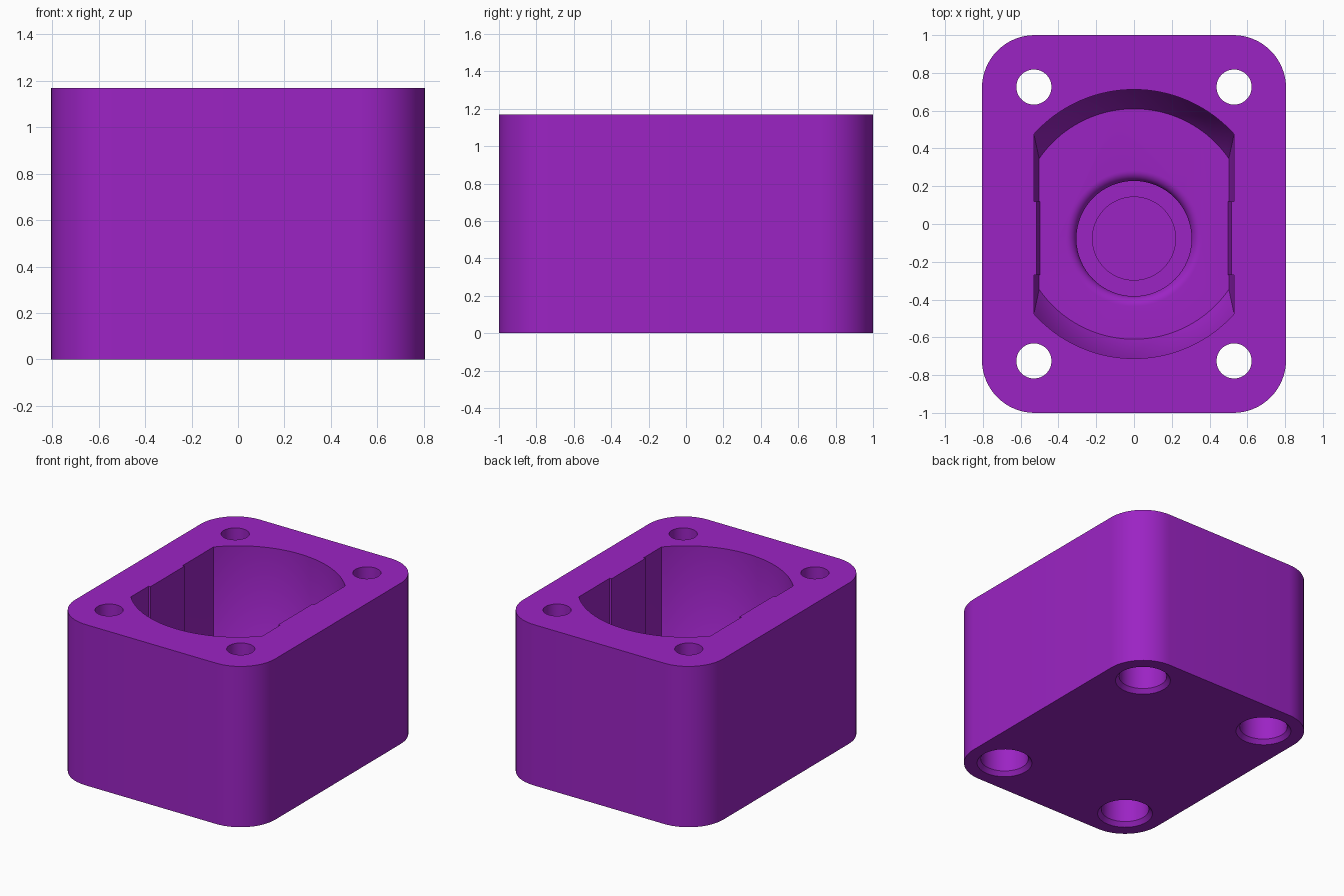
import bpy, bmesh, math

if "Cube" in bpy.data.objects:
    bpy.data.objects.remove(bpy.data.objects["Cube"])

HEIGHT = 1.17
FLOOR = 0.32       # cavity floor
SLOPE = 0.50       # where the cavity wall starts to slope in

purple = bpy.data.materials.new("purple")
purple.diffuse_color = (0.33, 0.017, 0.55, 1)
purple.use_nodes = True
purple.node_tree.nodes["Principled BSDF"].inputs["Base Color"].default_value = purple.diffuse_color


def circle(r, cx=0, cy=0, n=64):
    return [(cx + r * math.cos(2 * math.pi * i / n),
             cy + r * math.sin(2 * math.pi * i / n)) for i in range(n)]


def rounded_rect(hx, hy, r, n=16):
    pts = []
    for q, (sx, sy) in enumerate([(1, 1), (-1, 1), (-1, -1), (1, -1)]):
        for i in range(n + 1):
            a = math.pi / 2 * (q + i / n)
            pts.append((sx * (hx - r) + r * math.cos(a),
                        sy * (hy - r) + r * math.sin(a)))
    return pts


def cavity_outline(r, hx, rib, n=40):
    """Circle cut flat on both sides, with a shallow rib on each flat."""
    a = math.acos(hx / r)
    arc = [a + (math.pi - 2 * a) * i / n for i in range(n + 1)]
    back = [(r * math.cos(t), r * math.sin(t)) for t in arc]
    front = [(-x, -y) for x, y in back]
    left = [(-hx, 0.12), (-rib, 0.12), (-rib, -0.27), (-hx, -0.27)]
    right = [(-x, y) for x, y in reversed(left)]
    return back + left + front + right


def loft(name, sections):
    """Closed solid through matching outlines at rising heights."""
    bm = bmesh.new()
    rings = [[bm.verts.new((x, y, z)) for x, y in pts] for pts, z in sections]
    n = len(rings[0])
    for lo, hi in zip(rings, rings[1:]):
        for i in range(n):
            j = (i + 1) % n
            bm.faces.new((lo[i], lo[j], hi[j], hi[i]))
    bm.faces.new(rings[0][::-1])
    bm.faces.new(rings[-1])
    bmesh.ops.recalc_face_normals(bm, faces=bm.faces)
    mesh = bpy.data.meshes.new(name)
    bm.to_mesh(mesh)
    bm.free()
    mesh.materials.append(purple)
    obj = bpy.data.objects.new(name, mesh)
    bpy.context.collection.objects.link(obj)
    return obj


# Outer block with rounded corners
body = loft("housing", [(rounded_rect(0.805, 1.0, 0.28), 0),
                        (rounded_rect(0.805, 1.0, 0.28), HEIGHT)])
cutters = []

# Main cavity: straight walls, sloping in to the floor
top = cavity_outline(0.712, 0.53, 0.515)
cutters.append(loft("cavity_cutter", [
    (cavity_outline(0.61, 0.502, 0.498), FLOOR), (top, SLOPE), (top, HEIGHT + 0.1)]))

# Round recess with a rounded lip and a smaller pocket in its floor
cy, lip = -0.077, 0.055
sections = [(circle(0.305, 0, cy), FLOOR - 0.12)]
for i in range(9):
    a = math.pi / 2 * i / 8
    sections.append((circle(0.305 + lip * (1 - math.cos(a)), 0, cy),
                     FLOOR - lip + lip * math.sin(a)))
sections.append((circle(0.305 + lip, 0, cy), FLOOR + 0.05))
cutters.append(loft("recess_cutter", sections))
cutters.append(loft("pocket_cutter", [(circle(0.22, 0, cy), FLOOR - 0.17),
                                      (circle(0.22, 0, cy), FLOOR - 0.08)]))

# Corner bolt holes, wider and chamfered from below
for sx in (-1, 1):
    for sy in (-1, 1):
        x, y = sx * 0.53, sy * 0.725
        cutters.append(loft("bolt_hole_cutter", [
            (circle(r, x, y, 48), z) for r, z in
            [(0.21, -0.03), (0.16, 0.03), (0.16, 0.6),
             (0.093, 0.6), (0.093, HEIGHT + 0.1)]]))

# Cut everything, then remove the cutters
for c in cutters:
    c.hide_render = True
    mod = body.modifiers.new(c.name, 'BOOLEAN')
    mod.operation = 'DIFFERENCE'
    mod.solver = 'EXACT'
    mod.object = c
bpy.context.view_layer.objects.active = body
body.select_set(True)
for mod in list(body.modifiers):
    bpy.ops.object.modifier_apply(modifier=mod.name)
for c in cutters:
    bpy.data.objects.remove(c, do_unlink=True)

bpy.ops.object.select_all(action='DESELECT')
body.select_set(True)
bpy.context.view_layer.objects.active = body
bpy.ops.object.shade_smooth_by_angle(angle=math.radians(30))
